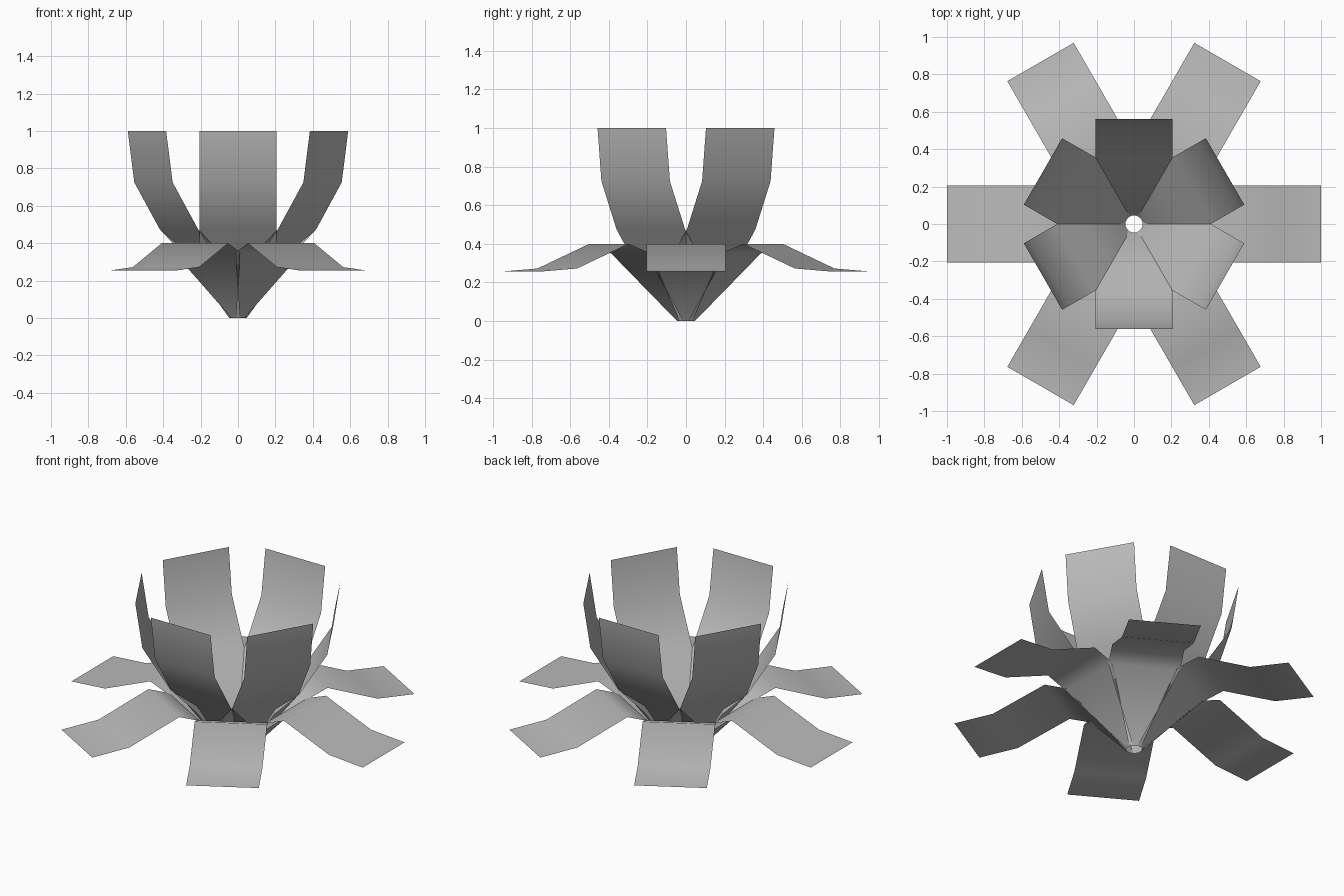
import bpy
import math
from mathutils import Matrix

cube = bpy.data.objects.get("Cube")
if cube:
    bpy.data.objects.remove(cube)

# Single soft grey
grey = bpy.data.materials.new("petal_grey")
grey.use_nodes = True
colour = (0.5, 0.5, 0.5, 1)
grey.diffuse_color = colour
grey.node_tree.nodes["Principled BSDF"].inputs["Base Color"].default_value = colour

# Petal rows: radius, height, half width
HALF = 0.205
INNER = [(0.045, 0.0, 0.015), (0.22, 0.34, HALF), (0.365, 0.475, HALF),
         (0.522, 0.725, HALF), (0.562, 1.0, HALF)]
OUTER = [(0.045, 0.0, 0.015), (0.33, 0.35, HALF), (0.46, 0.4, HALF),
         (0.77, 0.272, HALF), (1.0, 0.255, HALF)]


def petal(name, rows, angle):
    """Strip running outward along +x, then turned about the centre."""
    verts = [(r, side * w, z) for r, z, w in rows for side in (-1, 1)]
    faces = [(2 * i, 2 * i + 2, 2 * i + 3, 2 * i + 1) for i in range(len(rows) - 1)]
    mesh = bpy.data.meshes.new(name)
    mesh.from_pydata(verts, [], faces)
    mesh.transform(Matrix.Rotation(math.radians(angle), 4, "Z"))
    mesh.materials.append(grey)
    for face in mesh.polygons:
        face.use_smooth = True
    obj = bpy.data.objects.new(name, mesh)
    bpy.context.collection.objects.link(obj)


# Two rings of six, offset by half a step
for i in range(6):
    petal(f"upright_petal_{i + 1}", INNER, 30 + 60 * i)
    petal(f"spread_petal_{i + 1}", OUTER, 60 * i)
